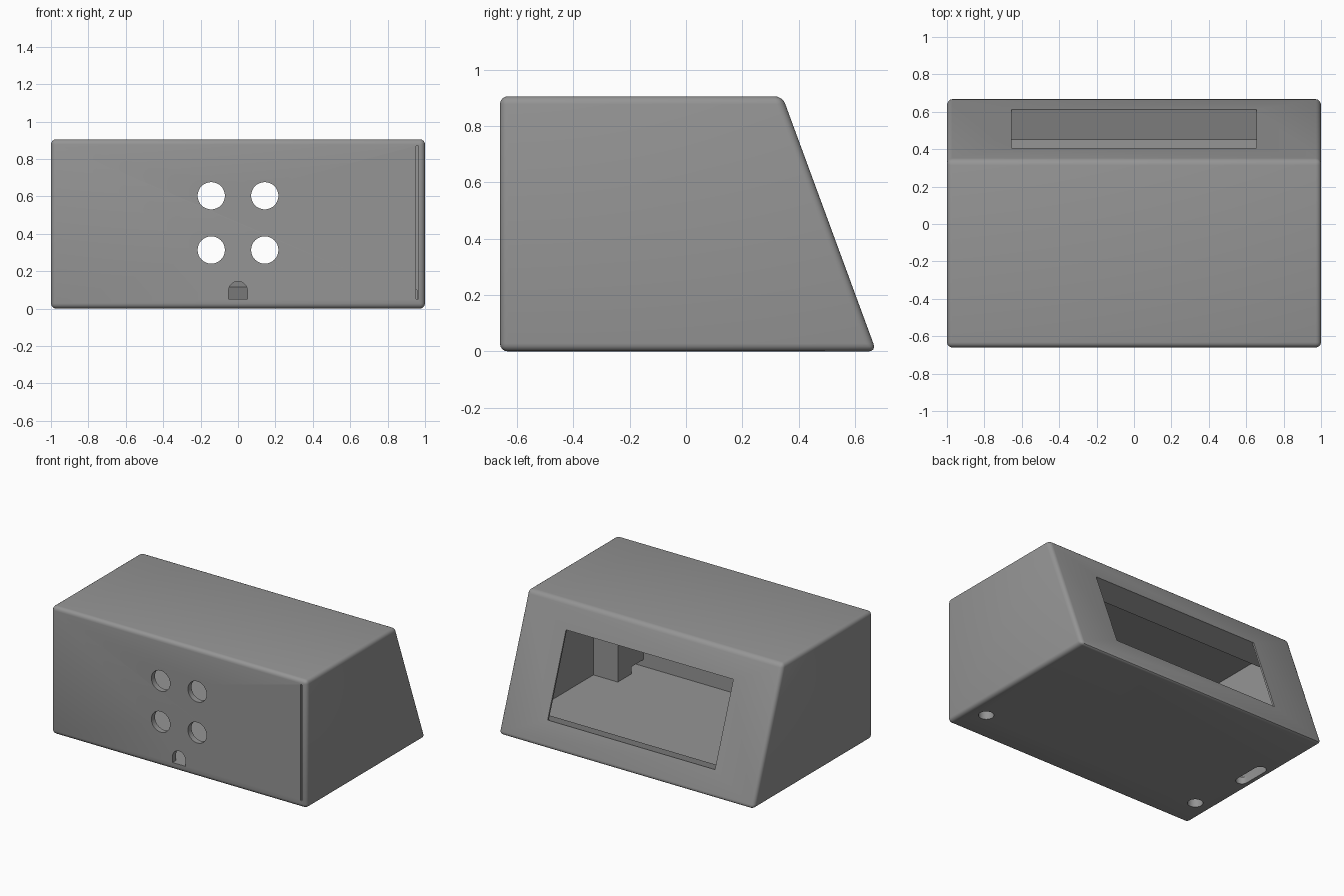
import bpy, bmesh, math

if "Cube" in bpy.data.objects:
    bpy.data.objects.remove(bpy.data.objects["Cube"])

grey = bpy.data.materials.new("plain_grey")
grey.diffuse_color = (0.30, 0.30, 0.30, 1)
grey.use_nodes = True
grey.node_tree.nodes["Principled BSDF"].inputs["Base Color"].default_value = grey.diffuse_color


def new_object(name, bm):
    bmesh.ops.recalc_face_normals(bm, faces=bm.faces)
    mesh = bpy.data.meshes.new(name)
    bm.to_mesh(mesh)
    bm.free()
    ob = bpy.data.objects.new(name, mesh)
    bpy.context.collection.objects.link(ob)
    mesh.materials.append(grey)
    return ob


def prism(name, points, axis, lo, hi):
    """Extrude a closed 2D outline along one axis from lo to hi."""
    def place(a, b, d):
        return {"x": (d, a, b), "y": (a, d, b), "z": (a, b, d)}[axis]
    bm = bmesh.new()
    rings = [[bm.verts.new(place(a, b, d)) for a, b in points] for d in (lo, hi)]
    n = len(points)
    bm.faces.new(rings[0])
    bm.faces.new(rings[1])
    for i in range(n):
        j = (i + 1) % n
        bm.faces.new((rings[0][i], rings[0][j], rings[1][j], rings[1][i]))
    return new_object(name, bm)


def rect(a0, a1, b0, b1):
    return [(a0, b0), (a1, b0), (a1, b1), (a0, b1)]


def arc(ca, cb, r, start=0, end=360, n=32):
    count = n if end - start == 360 else n + 1
    return [(ca + r * math.cos(math.radians(start + (end - start) * i / n)),
             cb + r * math.sin(math.radians(start + (end - start) * i / n)))
            for i in range(count)]


def apply(ob, mod):
    bpy.context.view_layer.objects.active = ob
    bpy.ops.object.modifier_apply(modifier=mod.name)


def combine(target, tool, operation="DIFFERENCE"):
    mod = target.modifiers.new("cut", "BOOLEAN")
    mod.operation = operation
    mod.solver = "EXACT"
    mod.object = tool
    apply(target, mod)
    bpy.data.objects.remove(tool)


# Outer shell with a slanted back and rounded edges
case = prism("enclosure", [(-0.66, 0), (0.675, 0), (0.342, 0.905), (-0.66, 0.905)],
             "x", -1, 1)
bevel = case.modifiers.new("round", "BEVEL")
bevel.width = 0.028
bevel.segments = 4
bevel.limit_method = "ANGLE"
apply(case, bevel)

# Interior, with thick ledges above and below the slanted window
combine(case, prism("cavity", [
    (-0.62, 0.05), (0.475, 0.05), (0.45, 0.115), (0.599, 0.166),
    (0.396, 0.727), (0.262, 0.678), (0.196, 0.857), (-0.62, 0.857)],
    "x", -0.956, 0.956))

# Slanted window opening
combine(case, prism("window", [(0.56, 0.153), (0.64, 0.18), (0.435, 0.741),
                               (0.355, 0.712)], "x", -0.655, 0.655))

# Corner screw posts, notched at the foot
for s in (-1, 1):
    xs = sorted((s * 0.765, s * 0.975))
    outline = [(-0.33, 0.03), (-0.485, 0.03), (-0.485, 0.10), (-0.635, 0.10),
               (-0.635, 0.875), (-0.33, 0.875)]
    combine(case, prism("post", outline, "x", *xs), "UNION")
    combine(case, prism("screw_hole", arc(s * 0.87, -0.43, 0.05, n=24), "z", -0.1, 0.3))

# Four round front holes
for x in (-0.143, 0.143):
    for z in (0.313, 0.603):
        combine(case, prism("front_hole", arc(x, z, 0.073), "y", -0.8, -0.55))

# Arched cable opening
combine(case, prism("cable_hole", [(-0.05, 0.05), (0.05, 0.05)]
                    + arc(0, 0.095, 0.05, 0, 180, 16), "y", -0.8, -0.55))

# Narrow panel gap at the right of the front
combine(case, prism("panel_gap", rect(0.951, 0.964, 0.05, 0.87), "y", -0.8, -0.62))

# Long slot in the base
combine(case, prism("base_slot", arc(-0.915, 0.16, 0.04, 0, 180, 12)
                    + arc(-0.915, -0.02, 0.04, 180, 360, 12), "z", -0.1, 0.08))

# Smooth rounded edges, crisp corners
bpy.ops.object.select_all(action="DESELECT")
case.select_set(True)
bpy.context.view_layer.objects.active = case
bpy.ops.object.shade_smooth_by_angle(angle=math.radians(30))
